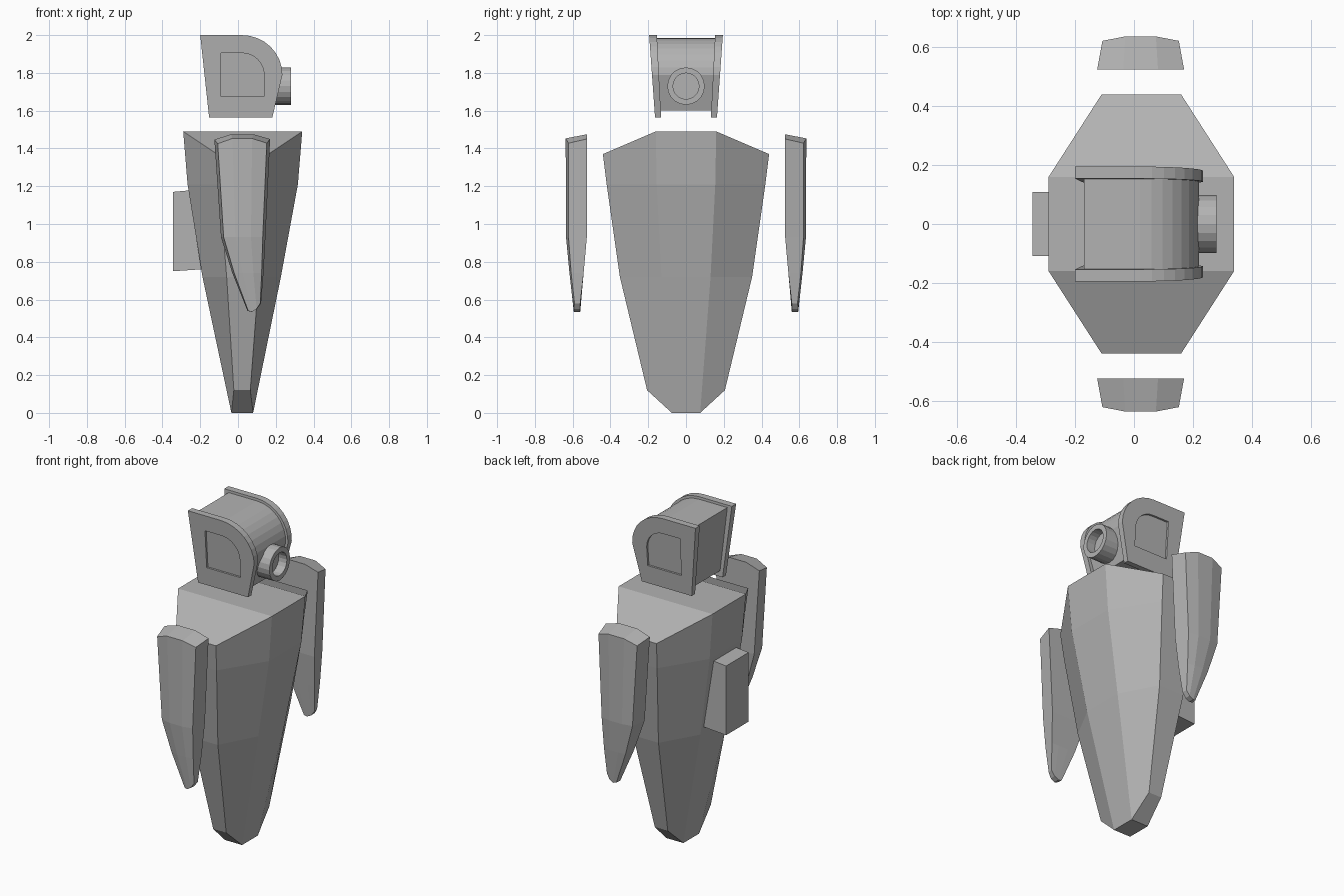
import bpy, bmesh, math

if "Cube" in bpy.data.objects:
    bpy.data.objects.remove(bpy.data.objects["Cube"])

grey = bpy.data.materials.new("plain grey")
grey.diffuse_color = (0.45, 0.45, 0.45, 1)
grey.use_nodes = True
grey.node_tree.nodes["Principled BSDF"].inputs["Base Color"].default_value = grey.diffuse_color


def loft(name, rings, cap_faces=None):
    """Bridge equal-length rings of points and close both ends."""
    bm = bmesh.new()
    loops = [[bm.verts.new(p) for p in ring] for ring in rings]
    n = len(rings[0])
    for a, b in zip(loops, loops[1:]):
        for i in range(n):
            j = (i + 1) % n
            bm.faces.new((a[i], a[j], b[j], b[i]))
    for end in (loops[0], loops[-1]):
        for face in cap_faces or [range(n)]:
            bm.faces.new([end[i] for i in face])
    bmesh.ops.recalc_face_normals(bm, faces=bm.faces)
    mesh = bpy.data.meshes.new(name)
    bm.to_mesh(mesh)
    bm.free()
    mesh.materials.append(grey)
    ob = bpy.data.objects.new(name, mesh)
    bpy.context.collection.objects.link(ob)
    return ob


# Body: tapering eight-sided hull with bevelled shoulders and foot
def hull_ring(x0, x1, a, z_mid, xl, xr, w, z_side):
    half = [(x1, a, z_mid), (xr, w, z_side), (xl, w, z_side), (x0, a, z_mid)]
    return half + [(x, -y, z) for x, y, z in reversed(half)]


loft("body", [
    hull_ring(-0.29, 0.34, 0.16, 1.49, -0.11, 0.16, 0.44, 1.37),
    hull_ring(-0.267, 0.317, 0.155, 1.21, -0.10, 0.15, 0.42, 1.21),
    hull_ring(-0.188, 0.227, 0.13, 0.72, -0.06, 0.11, 0.35, 0.72),
    hull_ring(-0.035, 0.08, 0.075, 0.0, -0.022, 0.065, 0.206, 0.12),
], [(0, 1, 2, 3), (4, 5, 6, 7), (0, 3, 4, 7)])


# Wings: flat inside, gently faceted outside
def wing_ring(x0, x1, y_in, y_edge, y_mid, z_in, drop, s):
    ts = (0, 0.3, 0.7, 1)
    xs = [x0 + (x1 - x0) * t for t in ts]
    mid = (x0 + x1) / 2
    inner = [(x, s * y_in, z) for x, z in zip(xs, z_in)]
    outer = [(mid + (x - mid) * 0.88, s * y, z - drop)
             for x, y, z in zip(xs, (y_edge, y_mid, y_mid, y_edge), z_in)]
    return inner + outer[::-1]


for side, s in (("left", 1), ("right", -1)):
    loft(side + "_wing", [
        wing_ring(-0.125, 0.17, 0.525, 0.622, 0.637, (1.447, 1.475, 1.475, 1.45), 0.022, s),
        wing_ring(-0.09, 0.145, 0.525, 0.622, 0.635, (0.93,) * 4, 0, s),
        wing_ring(-0.03, 0.135, 0.542, 0.608, 0.617, (0.74,) * 4, 0, s),
        wing_ring(0.05, 0.122, 0.56, 0.59, 0.594, (0.54, 0.535, 0.55, 0.58), 0, s),
    ], [(i, i + 1, 6 - i, 7 - i) for i in range(3)])


# Head: profile with one rounded front corner
def profile(left_top, left_bottom, right_bottom, top, bottom, rx, steps=8):
    cx, cz = 0.02, 1.79
    pts = [(left_top, top)]
    for i in range(steps + 1):
        a = math.pi / 2 * (1 - i / steps)
        pts.append((cx + rx * math.cos(a), cz + (top - cz) * math.sin(a)))
    return pts + [(right_bottom, bottom), (left_bottom, bottom)]


def inner_y(z):
    return 0.132 + (z - 1.565) / 0.435 * 0.022


def outer_y(z):
    return 0.164 + (z - 1.565) / 0.435 * 0.031


def place(pts, y_of_z, s=1, offset=0):
    return [(x, s * (y_of_z(z) + offset), z) for x, z in pts]


core = profile(-0.17, -0.135, 0.165, 1.985, 1.6, 0.2)
loft("head", [place(core, inner_y, 1, 0.004), place(core, inner_y, -1, 0.004)])

# Cheek plates, each with a shallow recessed window
plate = profile(-0.2, -0.153, 0.182, 2.0, 1.565, 0.215)
window = profile(-0.09, -0.09, 0.137, 1.905, 1.675, 0.118)
for side, s in (("left", 1), ("right", -1)):
    loft(side + "_cheek_plate", [
        place(plate, inner_y, s), place(plate, outer_y, s),
        place(window, outer_y, s), place(window, outer_y, s, -0.012),
    ])


# Eye: hollow tube on the front of the head
def circle(x, r, n=20):
    return [(x, r * math.cos(2 * math.pi * i / n), 1.73 + r * math.sin(2 * math.pi * i / n))
            for i in range(n)]


loft("eye_tube", [circle(0.15, 0.099), circle(0.28, 0.099), circle(0.28, 0.069), circle(0.225, 0.069)])

# Back pack: block sunk into the rear of the body
loft("back_pack", [
    [(x, -0.108, z) for x, z in ((-0.345, 1.17), (-0.2, 1.183), (-0.12, 0.765), (-0.345, 0.75))],
    [(x, 0.108, z) for x, z in ((-0.345, 1.17), (-0.2, 1.183), (-0.12, 0.765), (-0.345, 0.75))],
])
